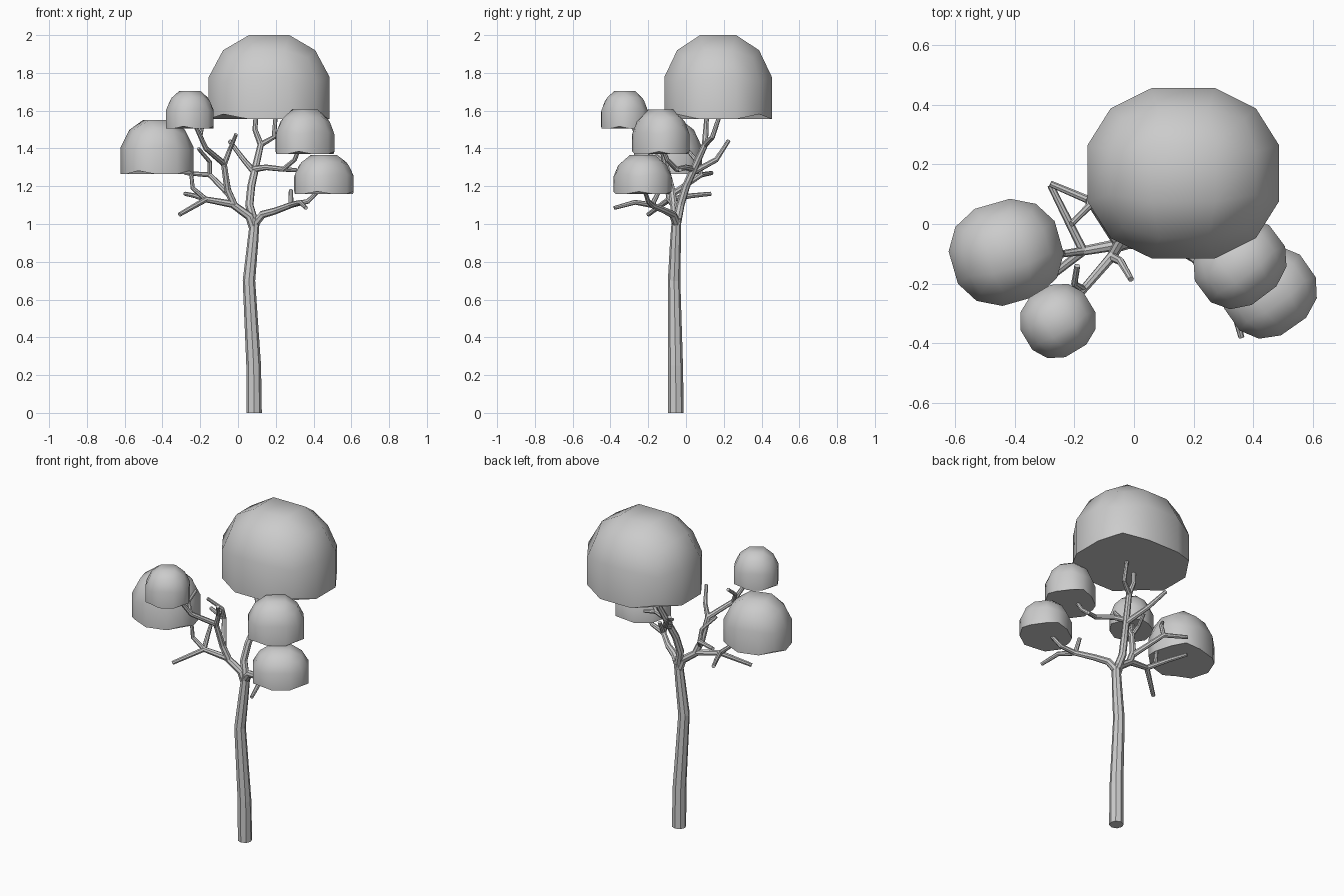
import bpy, bmesh, math
from mathutils import Matrix

if "Cube" in bpy.data.objects:
    bpy.data.objects.remove(bpy.data.objects["Cube"])


def tube(name, points):
    """Tapered eight-sided limb; points are (x, y, z, radius)."""
    cu = bpy.data.curves.new(name, 'CURVE')
    cu.dimensions = '3D'
    cu.bevel_depth = 1.0
    cu.bevel_resolution = 2
    cu.use_fill_caps = True
    sp = cu.splines.new('POLY')
    sp.points.add(len(points) - 1)
    for p, (x, y, z, r) in zip(sp.points, points):
        p.co = (x, y, z, 1)
        p.radius = r
    sp.use_smooth = False
    ob = bpy.data.objects.new(name, cu)
    bpy.context.collection.objects.link(ob)
    bpy.ops.object.select_all(action='DESELECT')
    ob.select_set(True)
    bpy.context.view_layer.objects.active = ob
    bpy.ops.object.convert(target='MESH')


def crown(name, x, y, top, bottom, rx, ry, turn):
    """Low-poly cube-sphere dome with the underside cut away and capped."""
    bm = bmesh.new()
    bmesh.ops.create_cube(bm, size=2)
    bmesh.ops.subdivide_edges(bm, edges=bm.edges[:], cuts=2, use_grid_fill=True)
    for v in bm.verts:
        v.co.normalize()
    bmesh.ops.delete(bm, geom=[v for v in bm.verts if v.co.z < -0.4], context='VERTS')
    rim = [e for e in bm.edges if e.is_boundary]
    bmesh.ops.holes_fill(bm, edges=rim, sides=0)
    hi = max(v.co.z for v in bm.verts)
    lo = min(v.co.z for v in bm.verts)
    rz = (top - bottom) / (hi - lo)
    bm.transform(Matrix.Translation((x, y, top - hi * rz))
                 @ Matrix.Rotation(math.radians(turn), 4, 'Z')
                 @ Matrix.Diagonal((rx, ry, rz, 1)))
    bmesh.ops.recalc_face_normals(bm, faces=bm.faces[:])
    me = bpy.data.meshes.new(name)
    bm.to_mesh(me)
    bm.free()
    ob = bpy.data.objects.new(name, me)
    bpy.context.collection.objects.link(ob)
    bpy.ops.object.select_all(action='DESELECT')
    ob.select_set(True)
    bpy.context.view_layer.objects.active = ob
    bpy.ops.object.shade_smooth_by_angle(angle=math.radians(40))


# Trunk
tube("trunk", [(.085, -.053, 0, .041), (.083, -.055, .25, .039), (.058, -.063, .7, .033),
               (.078, -.056, .9, .029), (.09, -.05, 1.03, .025)])

# Left limb and its twigs
tube("left_limb", [(.085, -.052, .97, .024), (.06, -.055, 1.04, .023), (-.03, -.065, 1.105, .02),
                   (-.17, -.09, 1.13, .016), (-.31, -.2, 1.05, .012)])
tube("left_twig_back", [(-.17, -.09, 1.13, .015), (-.23, .03, 1.15, .013), (-.28, .13, 1.16, .011)])
tube("left_twig_up", [(-.17, -.09, 1.13, .014), (-.24, -.1, 1.19, .012), (-.25, -.1, 1.29, .01)])

# Upper left limb carrying the front crown
tube("upper_left_limb", [(-.02, -.064, 1.10, .02), (-.055, -.075, 1.18, .019), (-.075, -.11, 1.32, .017),
                         (-.17, -.22, 1.40, .014), (-.23, -.29, 1.53, .011)])
tube("upper_left_twig", [(-.075, -.11, 1.31, .016), (-.045, -.125, 1.39, .013), (-.01, -.185, 1.475, .01)])
tube("upper_left_stub", [(-.17, -.22, 1.40, .013), (-.2, -.2, 1.46, .011), (-.19, -.14, 1.51, .01)])
tube("back_left_twig", [(-.05, -.07, 1.16, .017), (-.15, .08, 1.26, .014), (-.28, .135, 1.27, .011)])
tube("back_left_stub", [(-.15, .08, 1.26, .013), (-.15, .06, 1.33, .012), (-.21, .0, 1.40, .01)])

# Central limb carrying the largest crown
tube("central_limb", [(.088, -.05, 1.0, .024), (.06, -.03, 1.10, .022), (.07, .0, 1.2, .021),
                      (.095, .05, 1.31, .019), (.12, .10, 1.42, .017), (.09, .105, 1.50, .014),
                      (.095, .11, 1.58, .012)])
tube("central_twig", [(.12, .10, 1.42, .016), (.19, .14, 1.46, .013), (.2, .18, 1.58, .011)])
tube("back_twig", [(.09, .03, 1.27, .017), (.03, .16, 1.34, .014), (-.045, .225, 1.44, .011)])
tube("side_twig", [(.085, .035, 1.29, .017), (.15, .0, 1.30, .015), (.24, -.05, 1.29, .014),
                   (.30, -.10, 1.34, .012), (.32, -.12, 1.39, .011)])
tube("side_stub", [(.24, -.05, 1.29, .013), (.31, -.03, 1.285, .01)])

# Right limb
tube("right_limb", [(.088, -.05, 1.0, .023), (.13, -.07, 1.05, .021), (.2, -.11, 1.07, .018),
                    (.28, -.18, 1.10, .016), (.33, -.27, 1.115, .013), (.36, -.38, 1.085, .01)])
tube("right_twig", [(.28, -.18, 1.10, .015), (.37, -.2, 1.12, .013), (.43, -.22, 1.18, .011)])
tube("right_stub", [(.28, -.18, 1.10, .014), (.28, -.14, 1.18, .011)])

# Foliage crowns
crown("top_crown", .165, .17, 2.0, 1.555, .354, .315, 0)
crown("left_crown", -.428, -.095, 1.55, 1.265, .204, .187, 16)
crown("front_crown", -.255, -.325, 1.705, 1.505, .136, .129, 31)
crown("right_upper_crown", .355, -.133, 1.605, 1.37, .172, .148, 37)
crown("right_lower_crown", .455, -.23, 1.365, 1.16, .172, .153, 35)
